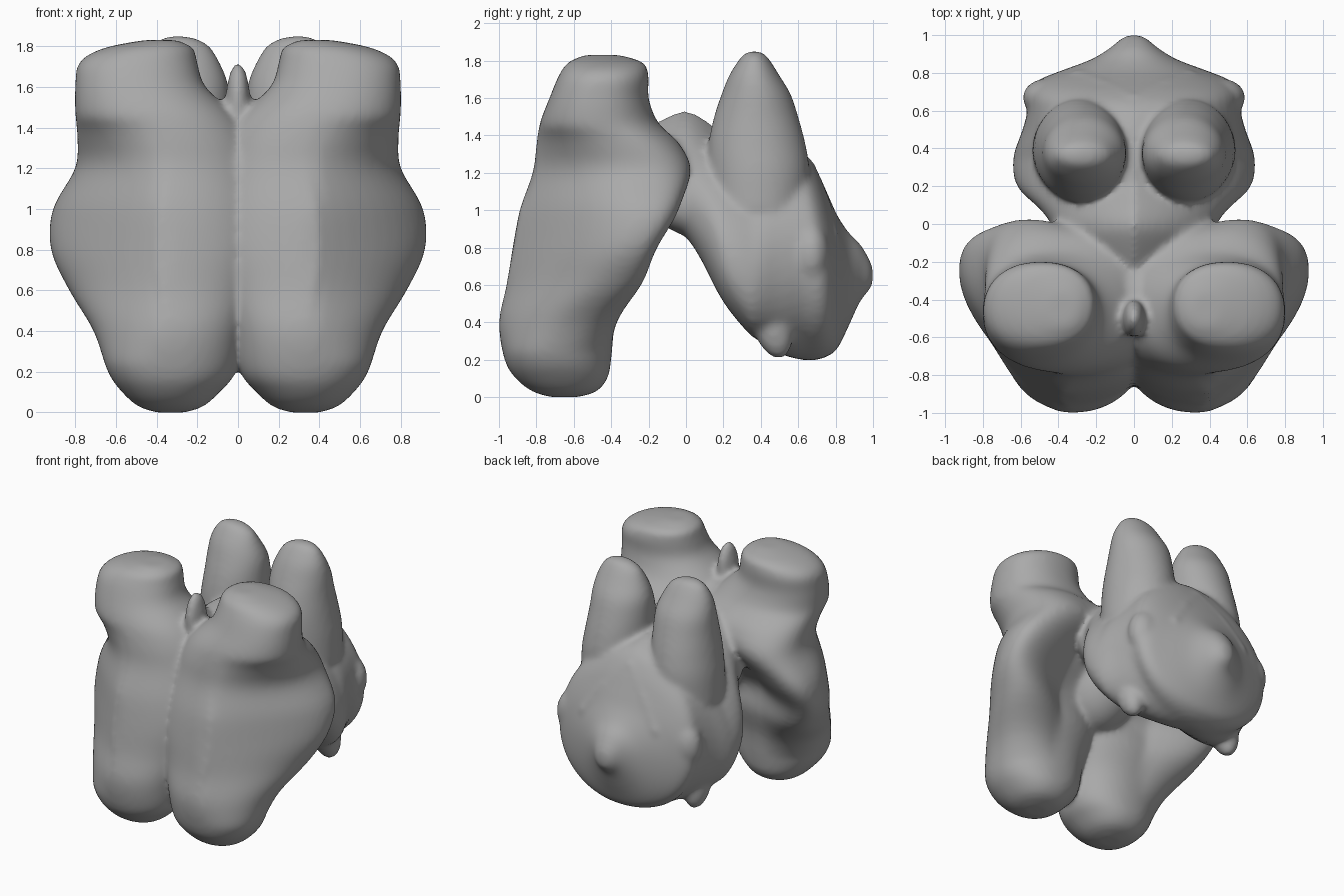
import bpy, bmesh, math
from mathutils import Vector, Matrix

cube = bpy.data.objects.get("Cube")
if cube:
    bpy.data.objects.remove(cube)

bm = bmesh.new()
SIDES = 48


def smooth_sections(rows, steps=4):
    """Spline through the rows so the skin has no bands."""
    pts = [Vector(r) for r in rows]
    pts = [pts[0]] + pts + [pts[-1]]
    out = []
    for a, b, c, d in zip(pts, pts[1:], pts[2:], pts[3:]):
        for k in range(steps):
            t = k / steps
            out.append(b + (c - a) * (t / 2) + (a * 2 - b * 5 + c * 4 - d) * (t * t / 2)
                       + (b * 3 - a - c * 3 + d) * (t ** 3 / 2))
    return out + [pts[-1]]


def loft(sections, axis, sign=1, power=2.0, skew=lambda u, p: 0):
    """Closed skin through rounded sections (position, u0, u1, v0, v1)."""
    rings = []
    for p, u0, u1, v0, v1 in smooth_sections(sections):
        ring = []
        for i in range(SIDES):
            a = 2 * math.pi * i / SIDES
            c, s = math.cos(a), math.sin(a)
            u = (u0 + u1) / 2 + (u1 - u0) / 2 * math.copysign(abs(c) ** (2 / power), c)
            v = (v0 + v1) / 2 + (v1 - v0) / 2 * math.copysign(abs(s) ** (2 / power), s)
            v += skew(u, p)
            co = (sign * u, v, p) if axis == "Z" else (sign * u, p, v)
            ring.append(bm.verts.new(co))
        rings.append(ring)
    faces = [bm.faces.new(rings[0]), bm.faces.new(rings[-1])]
    for a, b in zip(rings, rings[1:]):
        for i in range(SIDES):
            j = (i + 1) % SIDES
            faces.append(bm.faces.new((a[i], a[j], b[j], b[i])))
    bmesh.ops.recalc_face_normals(bm, faces=faces)


def blob(loc, radii, sign=1, tilt=0):
    m = (Matrix.Translation((sign * loc[0], loc[1], loc[2]))
         @ Matrix.Rotation(tilt, 4, "X") @ Matrix.Diagonal((*radii, 1)))
    bmesh.ops.create_icosphere(bm, subdivisions=4, radius=1, matrix=m)


def ridge(points, radius, sign=1):
    """Chain of overlapping balls along a path."""
    for a, b in zip(points, points[1:]):
        a, b = Vector(a), Vector(b)
        steps = max(2, int((b - a).length / (radius * 0.5)))
        for k in range(steps + 1):
            p = a.lerp(b, k / steps)
            blob((p.x, p.y, p.z), (radius, radius, radius), sign)


# Hip and thigh column: z, x range, y range
HIP = [
    (0.00, .26, .40, -.72, -.58), (0.03, .17, .49, -.82, -.48),
    (0.10, .09, .57, -.91, -.42), (0.20, .01, .64, -.97, -.40),
    (0.40, -.03, .71, -1.0, -.38), (0.60, -.09, .83, -.96, -.33),
    (0.80, -.13, .92, -.93, -.33), (1.00, -.15, .91, -.89, -.18),
    (1.20, -.14, .80, -.82, -.01), (1.35, -.08, .79, -.80, -.04),
    (1.47, .02, .80, -.78, -.15), (1.60, .16, .80, -.73, -.20),
    (1.72, .20, .78, -.68, -.20), (1.79, .22, .66, -.63, -.23),
    (1.83, .30, .46, -.54, -.36),
]
# Trunk from waist to neck: y, x range, z range
TRUNK = [
    (y, -w, w, z0, z1) for y, w, z0, z1 in [
        (-.25, .30, 1.05, 1.42), (-.08, .42, .95, 1.51), (.00, .44, .91, 1.53),
        (.08, .50, .80, 1.50), (.20, .62, .59, 1.42), (.35, .64, .40, 1.40),
        (.50, .59, .25, 1.38), (.62, .56, .20, 1.32), (.70, .56, .20, 1.21),
        (.76, .51, .22, 1.08), (.81, .39, .26, .97), (.87, .23, .38, .88),
        (.93, .13, .51, .82), (.98, .07, .57, .74), (1.0, .03, .61, .69)]
]
# Breast: z, x range, y range
BREAST = [
    (1.00, .10, .54, .14, .64), (1.20, .05, .53, .12, .66),
    (1.35, .04, .51, .12, .64), (1.50, .04, .49, .15, .60),
    (1.62, .05, .48, .19, .56), (1.72, .09, .46, .23, .50),
    (1.80, .14, .42, .28, .45), (1.835, .20, .38, .31, .42),
    (1.85, .27, .33, .34, .39),
]


def hip_sweep(u, z):
    """Hips flare backwards towards their outer side."""
    return .65 * max(0, u - .38) * max(0, 1 - ((z - .85) / .6) ** 2)


def flank_droop(u, y):
    """Flanks hang low near the waist, level out at the shoulders."""
    return -.42 * abs(u) * min(1, max(0, (.65 - y) / .3))


loft(TRUNK, "Y", power=2.1, skew=flank_droop)
for s in (1, -1):
    loft(HIP, "Z", s, 2.2, hip_sweep)
    loft(BREAST, "Z", s)
    blob((.36, .34, 1.80), (.03, .03, .035), s)
    # Shoulder, and stub hanging under the flank
    blob((.46, .67, .76), (.13, .10, .17), s)
    blob((.42, .46, .38), (.09, .10, .18), s, .3)
    # Collarbone
    ridge([(0, .66, 1.24), (.17, .74, 1.05), (.30, .79, .86)], .03, s)
# Pelvic filler and small front knob
blob((0, -.42, 1.06), (.30, .33, .42))
blob((0, -.50, 1.52), (.06, .10, .20))

mesh = bpy.data.meshes.new("torso")
bm.to_mesh(mesh)
bm.free()
torso = bpy.data.objects.new("torso", mesh)
bpy.context.collection.objects.link(torso)

# Fuse and soften into one skin
remesh = torso.modifiers.new("fuse", "REMESH")
remesh.mode = "VOXEL"
remesh.voxel_size = 0.018
remesh.use_smooth_shade = True
soft = torso.modifiers.new("soften", "SMOOTH")
soft.factor = 0.5
soft.iterations = 12

# Clay grey
clay = bpy.data.materials.new("clay grey")
clay.use_nodes = True
GREY = (.4, .4, .4, 1)
clay.diffuse_color = GREY
bsdf = clay.node_tree.nodes["Principled BSDF"]
bsdf.inputs["Base Color"].default_value = GREY
bsdf.inputs["Roughness"].default_value = 0.6
mesh.materials.append(clay)
mesh.polygons.foreach_set("use_smooth", [True] * len(mesh.polygons))
